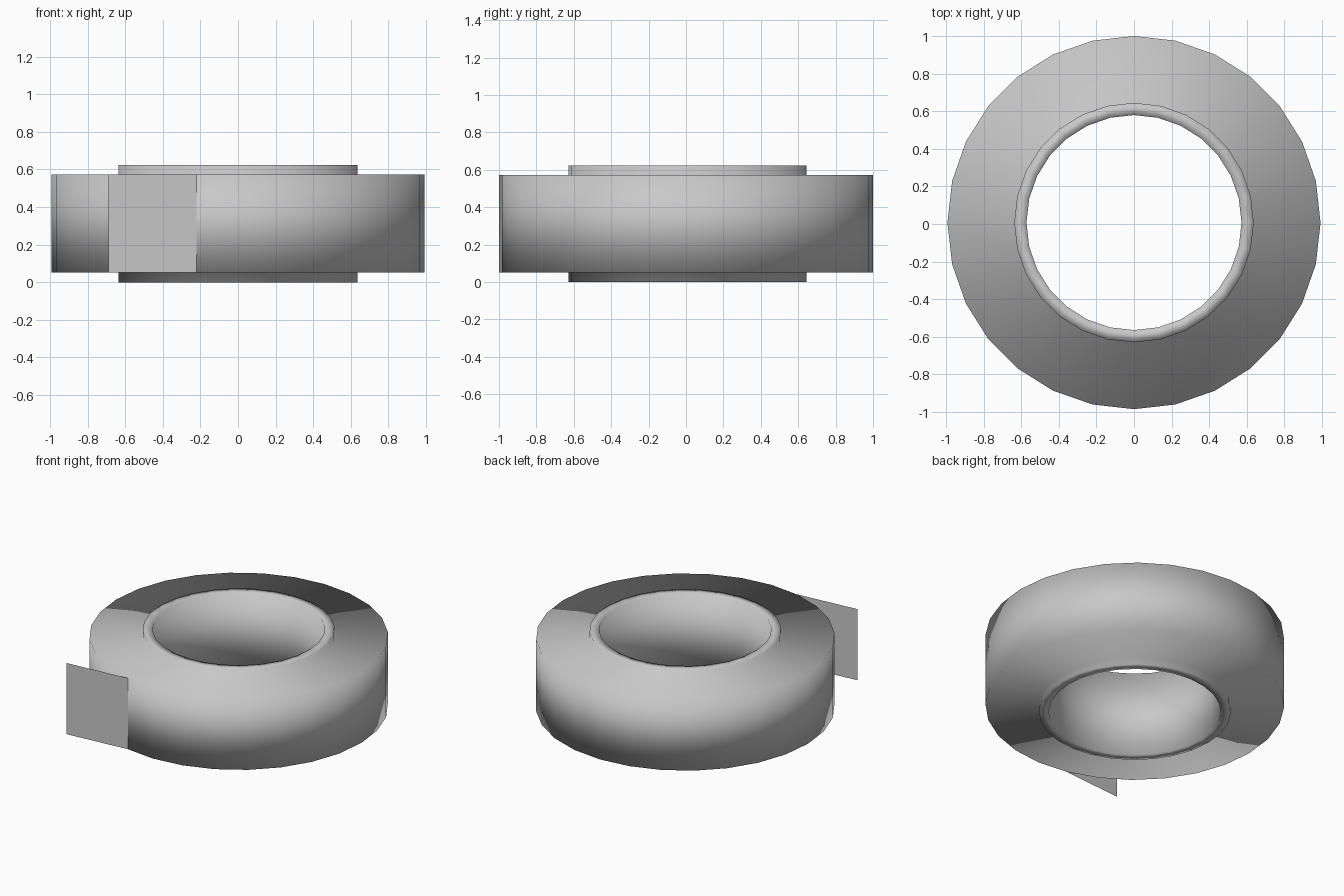
import bpy, bmesh, math

if "Cube" in bpy.data.objects:
    bpy.data.objects.remove(bpy.data.objects["Cube"])

SIDES = 28
CENTRE_Y = 0.0075
TAPE_R, CORE_R, HOLE_R = 0.9925, 0.637, 0.572
TAPE_LOW, TAPE_HIGH, CORE_HIGH = 0.052, 0.573, 0.624

grey = bpy.data.materials.new("grey")
grey.diffuse_color = (0.58, 0.58, 0.58, 1)
grey.use_nodes = True
grey.node_tree.nodes["Principled BSDF"].inputs["Base Color"].default_value = grey.diffuse_color


def add_object(name, bm):
    mesh = bpy.data.meshes.new(name)
    bm.to_mesh(mesh)
    bm.free()
    mesh.materials.append(grey)
    obj = bpy.data.objects.new(name, mesh)
    bpy.context.collection.objects.link(obj)
    return obj


# Tape roll: core and wound tape as one closed lathe, softly shaded
profile = [(HOLE_R, 0), (CORE_R, 0), (CORE_R, TAPE_LOW), (TAPE_R, TAPE_LOW),
           (TAPE_R, TAPE_HIGH), (CORE_R, TAPE_HIGH), (CORE_R, CORE_HIGH),
           (HOLE_R, CORE_HIGH)]
bm = bmesh.new()
rings = []
for i in range(SIDES):
    a = 2 * math.pi * i / SIDES
    rings.append([bm.verts.new((r * math.cos(a), CENTRE_Y + r * math.sin(a), z))
                  for r, z in profile])
for i in range(SIDES):
    here, after = rings[i], rings[(i + 1) % SIDES]
    for j in range(len(profile)):
        k = (j + 1) % len(profile)
        bm.faces.new((here[j], after[j], after[k], here[k])).smooth = True
bmesh.ops.recalc_face_normals(bm, faces=bm.faces)
add_object("tape_roll", bm)

# Loose end: thin flat flap leaving the roll at one of its front corners
step = 2 * math.pi / SIDES
start = (-TAPE_R * math.sin(step), CENTRE_Y - TAPE_R * math.cos(step))
end = (-0.69, -1.0)
bm = bmesh.new()
bm.faces.new([bm.verts.new((x, y, z)) for (x, y), z in
              ((end, TAPE_LOW), (start, TAPE_LOW), (start, TAPE_HIGH), (end, TAPE_HIGH))])
add_object("loose_end", bm)
